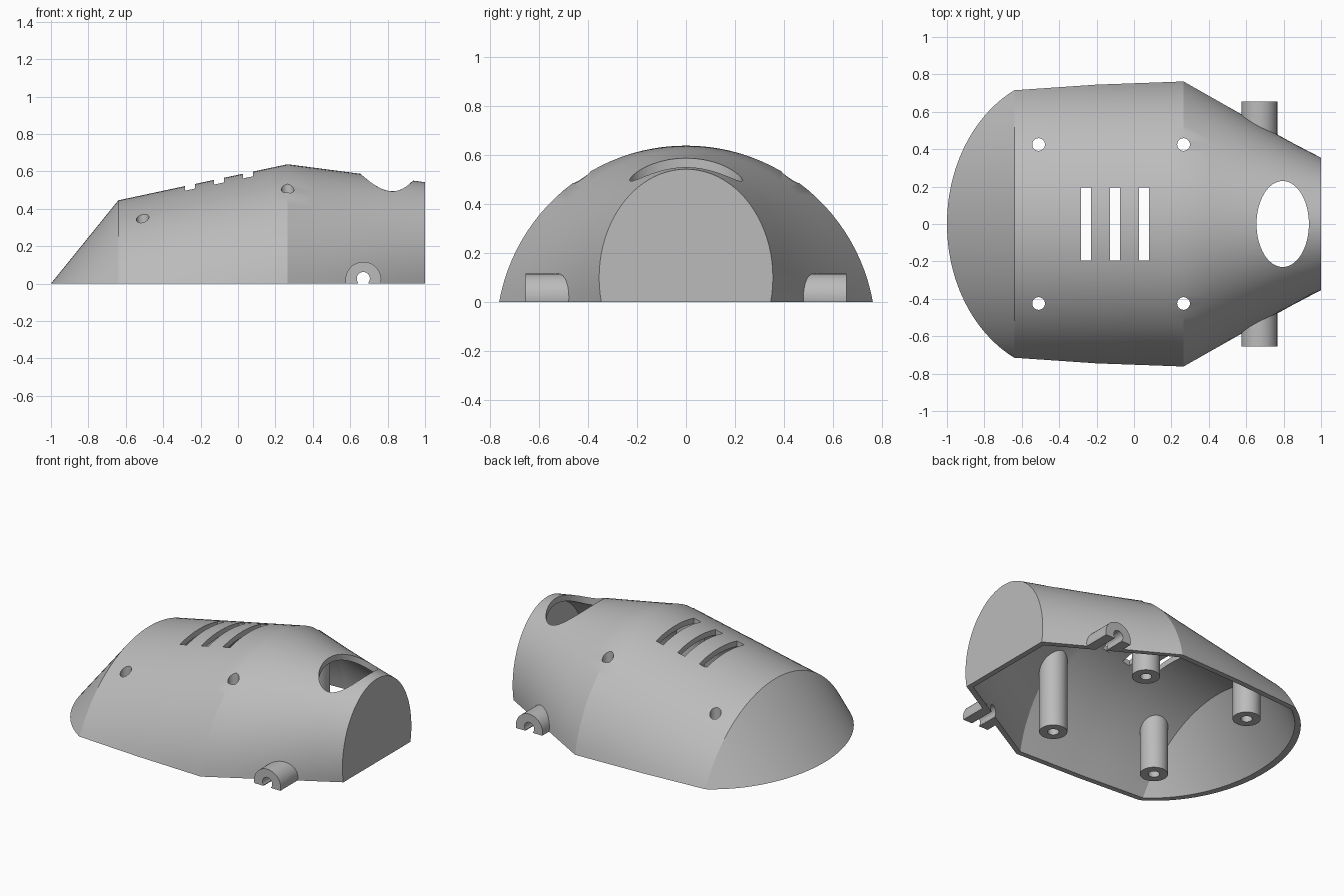
import bpy, bmesh, math
from mathutils import Matrix, Vector

if "Cube" in bpy.data.objects:
    bpy.data.objects.remove(bpy.data.objects["Cube"])

grey = bpy.data.materials.new("plain_grey")
grey.use_nodes = True
grey.diffuse_color = (0.5, 0.5, 0.5, 1)
grey.node_tree.nodes["Principled BSDF"].inputs["Base Color"].default_value = (0.5, 0.5, 0.5, 1)

SEG = 48
WALL = 0.035
POSTS = [(x, y) for x in (-0.51, 0.265) for y in (-0.425, 0.425)]
LUG_X = 0.67


def finish(bm, name):
    bmesh.ops.recalc_face_normals(bm, faces=bm.faces)
    mesh = bpy.data.meshes.new(name)
    bm.to_mesh(mesh)
    bm.free()
    mesh.materials.append(grey)
    ob = bpy.data.objects.new(name, mesh)
    bpy.context.collection.objects.link(ob)
    return ob


def arch(x, hw, h, c=None):
    """Elliptical arch standing on z=0; a circular arc unless a centre height is given."""
    if c is None:
        c = (h * h - hw * hw) / (2 * h)
    b = h - c
    a = hw / math.sqrt(1 - (c / b) ** 2)
    t0 = math.asin(-c / b)
    row = []
    for i in range(SEG + 1):
        t = t0 + (math.pi - 2 * t0) * i / SEG
        row.append(Vector((x, a * math.cos(t), c + b * math.sin(t))))
    row[0].z = row[-1].z = 0
    return row


def hull(name, t=0.0, drop=0.0):
    """Lofted body, inset by t, with its base lowered by drop."""
    keys = [arch(-0.64, 0.715 - t, 0.445 - 1.25 * t), arch(-0.2, 0.745 - t, 0.539 - t),
            arch(0.265, 0.762 - t, 0.638 - t), arch(1 - t, 0.345 - 0.6 * t, 0.542 - t, 0.1)]
    # Nose: the first arch slides down a slope onto the ground
    depth = 0.36 - 1.25 * t
    top = max(p.z for p in keys[0])
    rows = [[Vector((p.x - depth * p.z / top, p.y, 0)) for p in keys[0]], keys[0]]
    for a, b in zip(keys, keys[1:]):
        rows += [[p.lerp(q, k / 5) for p, q in zip(a, b)] for k in range(1, 6)]
    bm = bmesh.new()
    grid = [[bm.verts.new(p) for p in row] for row in rows[1:]]
    nose = [grid[0][0]] + [bm.verts.new(p) for p in rows[0][1:-1]] + [grid[0][-1]]
    grid.insert(0, nose)
    for a, b in zip(grid, grid[1:]):
        for i in range(SEG):
            quad = list(dict.fromkeys((a[i], a[i + 1], b[i + 1], b[i])))
            bm.faces.new(quad)
    bm.faces.new(grid[-1])
    # Base outline, closed flat or carried down
    base = nose + [r[-1] for r in grid[2:]] + [r[0] for r in reversed(grid[2:])]
    if drop:
        low = [bm.verts.new(v.co - Vector((0, 0, drop))) for v in base]
        for i in range(len(base)):
            j = (i + 1) % len(base)
            bm.faces.new((base[i], base[j], low[j], low[i]))
        base = low
    bm.faces.new(base)
    return finish(bm, name)


def cylinder(name, centre, r, length, axis="Z", ry=None, seg=40):
    bm = bmesh.new()
    bmesh.ops.create_cone(bm, cap_ends=True, segments=seg, radius1=r, radius2=r, depth=length)
    bm.transform(Matrix.Diagonal((1, (ry or r) / r, 1, 1)))
    if axis == "X":
        bm.transform(Matrix.Rotation(math.pi / 2, 4, "Y"))
    if axis == "Y":
        bm.transform(Matrix.Rotation(math.pi / 2, 4, "X"))
    bm.transform(Matrix.Translation(centre))
    return finish(bm, name)


def box(name, centre, size):
    bm = bmesh.new()
    bmesh.ops.create_cube(bm, size=1)
    bm.transform(Matrix.Translation(centre) @ Matrix.Diagonal((*size, 1)))
    return finish(bm, name)


def combine(ob, cutters, op="DIFFERENCE"):
    bpy.context.view_layer.objects.active = ob
    for c in cutters:
        m = ob.modifiers.new("cut", "BOOLEAN")
        m.operation, m.object, m.solver = op, c, "EXACT"
        bpy.ops.object.modifier_apply(modifier=m.name)


shell = hull("shell")
cavity = hull("cavity_cutter", WALL, 0.15)
post_limit = hull("post_limit", 0.015)
ground = box("ground_cutter", (0, 0, -0.25), (3, 3, 0.5))

# Cutters for screw holes, vents, top opening, end hole and axle slots
screws = [cylinder("screw_cutter", (x, y, 0.4), 0.034, 1.4, seg=24) for x, y in POSTS]
vents = [box("vent_cutter", (x, 0, 0.6), (0.052, 0.39, 0.5)) for x in (-0.257, -0.102, 0.053)]
opening = cylinder("opening_cutter", (0.795, 0, 0.6), 0.14, 0.6, ry=0.23, seg=64)
end_hole = cylinder("end_cutter", (1, 0, 0.155), 0.08, 0.3, "X")
axle = cylinder("axle_cutter", (LUG_X, 0, 0.027), 0.035, 2, "Y", seg=24)
slot = box("slot_cutter", (LUG_X, 0, -0.03), (0.055, 2.1, 0.09))

combine(shell, [cavity] + screws + vents + [opening, end_hole, axle, slot])
parts = [shell]

# Screw posts rising into the roof
for (x, y), screw in zip(POSTS, screws):
    post = cylinder("screw_post", (x, y, 0.4), 0.083, 1.0)
    combine(post, [post_limit], "INTERSECT")
    combine(post, [screw])
    parts.append(post)

# Side lugs
for side, label in ((-1, "right"), (1, "left")):
    lug = cylinder(label + "_axle_lug", (LUG_X, side * 0.5275, 0.02), 0.096, 0.255, "Y")
    combine(lug, [cavity, ground, axle, slot])
    parts.append(lug)

for c in [cavity, post_limit, ground, opening, end_hole, axle, slot] + screws + vents:
    bpy.data.objects.remove(c)

bpy.ops.object.select_all(action="DESELECT")
for p in parts:
    p.select_set(True)
bpy.context.view_layer.objects.active = shell
bpy.ops.object.shade_smooth_by_angle(angle=math.radians(25))
